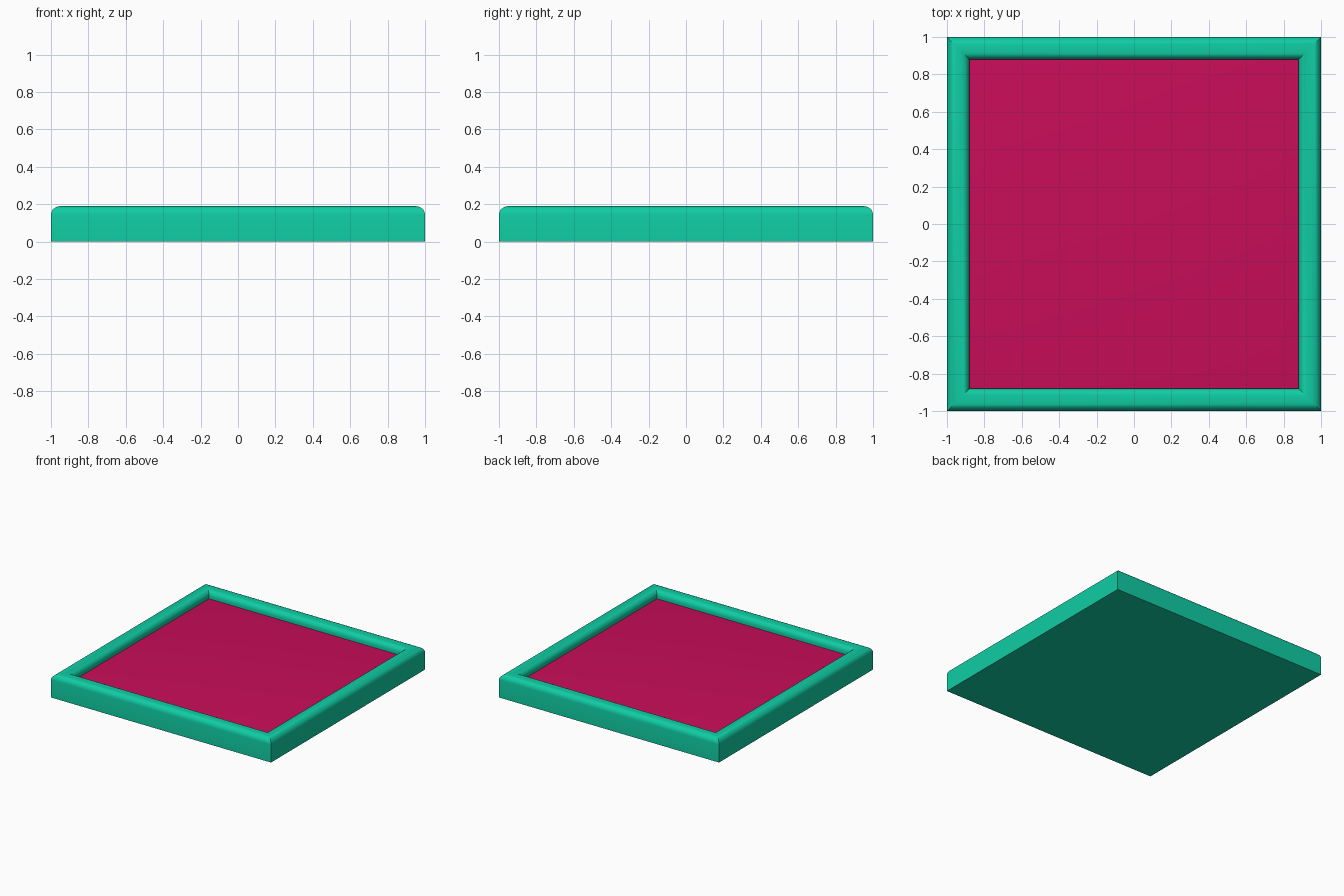
import bpy, bmesh, math

if "Cube" in bpy.data.objects:
    bpy.data.objects.remove(bpy.data.objects["Cube"])


def material(name, color):
    m = bpy.data.materials.new(name)
    m.diffuse_color = (*color, 1)
    m.use_nodes = True
    m.node_tree.nodes["Principled BSDF"].inputs["Base Color"].default_value = m.diffuse_color
    return m


def arc(cx, cz, rx, rz, a0, a1, n=5):
    return [(cx + rx * math.cos(math.radians(a0 + (a1 - a0) * i / n)),
             cz + rz * math.sin(math.radians(a0 + (a1 - a0) * i / n))) for i in range(n + 1)]


def square_loft(name, profile, mat):
    """Sweep a (half width, z) profile round a mitred square, capping both ends."""
    bm = bmesh.new()
    rings = [[bm.verts.new((sx * r, sy * r, z))
              for sx, sy in ((-1, -1), (1, -1), (1, 1), (-1, 1))] for r, z in profile]
    for a, b in zip(rings, rings[1:]):
        for i in range(4):
            j = (i + 1) % 4
            bm.faces.new((a[i], a[j], b[j], b[i]))
    bm.faces.new(rings[0][::-1])
    bm.faces.new(rings[-1])
    bmesh.ops.recalc_face_normals(bm, faces=bm.faces)
    me = bpy.data.meshes.new(name)
    bm.to_mesh(me)
    bm.free()
    me.materials.append(mat)
    ob = bpy.data.objects.new(name, me)
    bpy.context.collection.objects.link(ob)
    bpy.ops.object.select_all(action='DESELECT')
    bpy.context.view_layer.objects.active = ob
    ob.select_set(True)
    bpy.ops.object.shade_smooth_by_angle(angle=math.radians(30))
    return ob


green = material("green", (0.005, 0.61, 0.37))
pink = material("pink", (0.58, 0.004, 0.10))

# Tray: flat base with a raised, rounded rim
rim = ([(1, 0)] + arc(0.95, 0.145, 0.05, 0.045, 0, 90)
       + arc(0.925, 0.145, 0.045, 0.045, 90, 180) + [(0.88, 0.10)])
square_loft("tray_frame", rim, green)

# Inset panel with shallow sloped borders
square_loft("inset_panel", [(0.88, 0.10), (0.88, 0.125), (0.77, 0.14)], pink)
